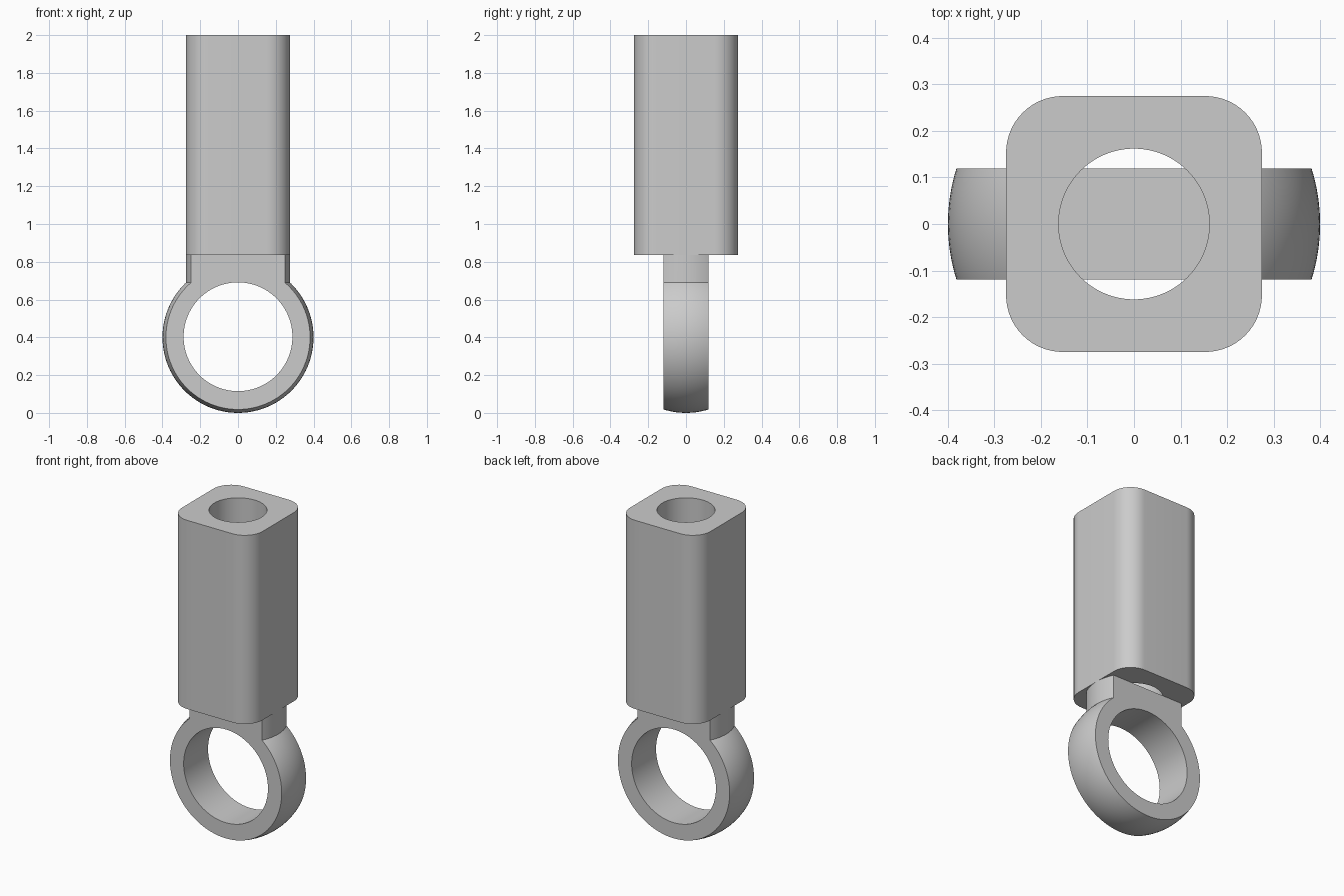
import bpy
import math

default = bpy.data.objects.get("Cube")
if default:
    bpy.data.objects.remove(default, do_unlink=True)

# Main dimensions
BODY_HALF, CORNER = 0.275, 0.122
BODY_BOTTOM, BODY_TOP = 0.835, 2.0
SOCKET_R = 0.162
EYE_R, EYE_BORE, EYE_HALF = 0.4, 0.288, 0.119

steel = bpy.data.materials.new("plain_grey")
steel.use_nodes = True
steel.diffuse_color = (0.6, 0.6, 0.6, 1)
steel.node_tree.nodes["Principled BSDF"].inputs["Base Color"].default_value = (0.6, 0.6, 0.6, 1)


def finish(name):
    ob = bpy.context.object
    ob.name = ob.data.name = name
    ob.data.materials.clear()
    ob.data.materials.append(steel)
    return ob


def activate(ob):
    bpy.ops.object.select_all(action='DESELECT')
    ob.select_set(True)
    bpy.context.view_layer.objects.active = ob


def box(name, center, size):
    bpy.ops.mesh.primitive_cube_add(size=1, location=center)
    ob = bpy.context.object
    ob.scale = size
    bpy.ops.object.transform_apply(location=True, rotation=True, scale=True)
    return finish(name)


def cylinder(name, radius, depth, center, rotation=(0, 0, 0)):
    bpy.ops.mesh.primitive_cylinder_add(vertices=96, radius=radius, depth=depth,
                                        location=center, rotation=rotation)
    bpy.ops.object.transform_apply(location=True, rotation=True, scale=True)
    return finish(name)


def combine(ob, tool, operation):
    activate(ob)
    mod = ob.modifiers.new(operation.lower(), 'BOOLEAN')
    mod.operation, mod.object, mod.solver = operation, tool, 'EXACT'
    bpy.ops.object.modifier_apply(modifier=mod.name)
    bpy.data.objects.remove(tool, do_unlink=True)


def smooth(ob):
    activate(ob)
    bpy.ops.object.shade_smooth_by_angle(angle=math.radians(25))


# Square body with rounded upright corners
height = BODY_TOP - BODY_BOTTOM
middle = (0, 0, (BODY_TOP + BODY_BOTTOM) / 2)
body = box("body", middle, (2 * BODY_HALF, 2 * BODY_HALF, height))
weight = body.data.attributes.new("bevel_weight_edge", 'FLOAT', 'EDGE')
for edge in body.data.edges:
    a, b = (body.data.vertices[i].co for i in edge.vertices)
    weight.data[edge.index].value = 1.0 if abs(a.z - b.z) > 0.1 else 0.0
bevel = body.modifiers.new("round_corners", 'BEVEL')
bevel.limit_method, bevel.width, bevel.segments = 'WEIGHT', CORNER, 16
activate(body)
bpy.ops.object.modifier_apply(modifier=bevel.name)

# Round socket straight through the body
combine(body, cylinder("socket_cutter", SOCKET_R, height + 0.2, middle), 'DIFFERENCE')
smooth(body)

# Eye: a ball joined to a round neck, sliced to a slab and bored through
bpy.ops.mesh.primitive_uv_sphere_add(segments=96, ring_count=48, radius=EYE_R,
                                     location=(0, 0, EYE_R), rotation=(math.pi / 2, 0, 0))
bpy.ops.object.transform_apply(location=True, rotation=True, scale=True)
eye = finish("eye_and_neck")
neck_bottom = EYE_R + 0.1
neck = cylinder("neck", BODY_HALF, BODY_BOTTOM - neck_bottom,
                (0, 0, (BODY_BOTTOM + neck_bottom) / 2))
combine(eye, neck, 'UNION')
combine(eye, box("slab", (0, 0, 0.5), (1.2, 2 * EYE_HALF, 1.4)), 'INTERSECT')
combine(eye, cylinder("bore_cutter", EYE_BORE, 1, (0, 0, EYE_R + 0.003),
                      (math.pi / 2, 0, 0)), 'DIFFERENCE')
smooth(eye)
